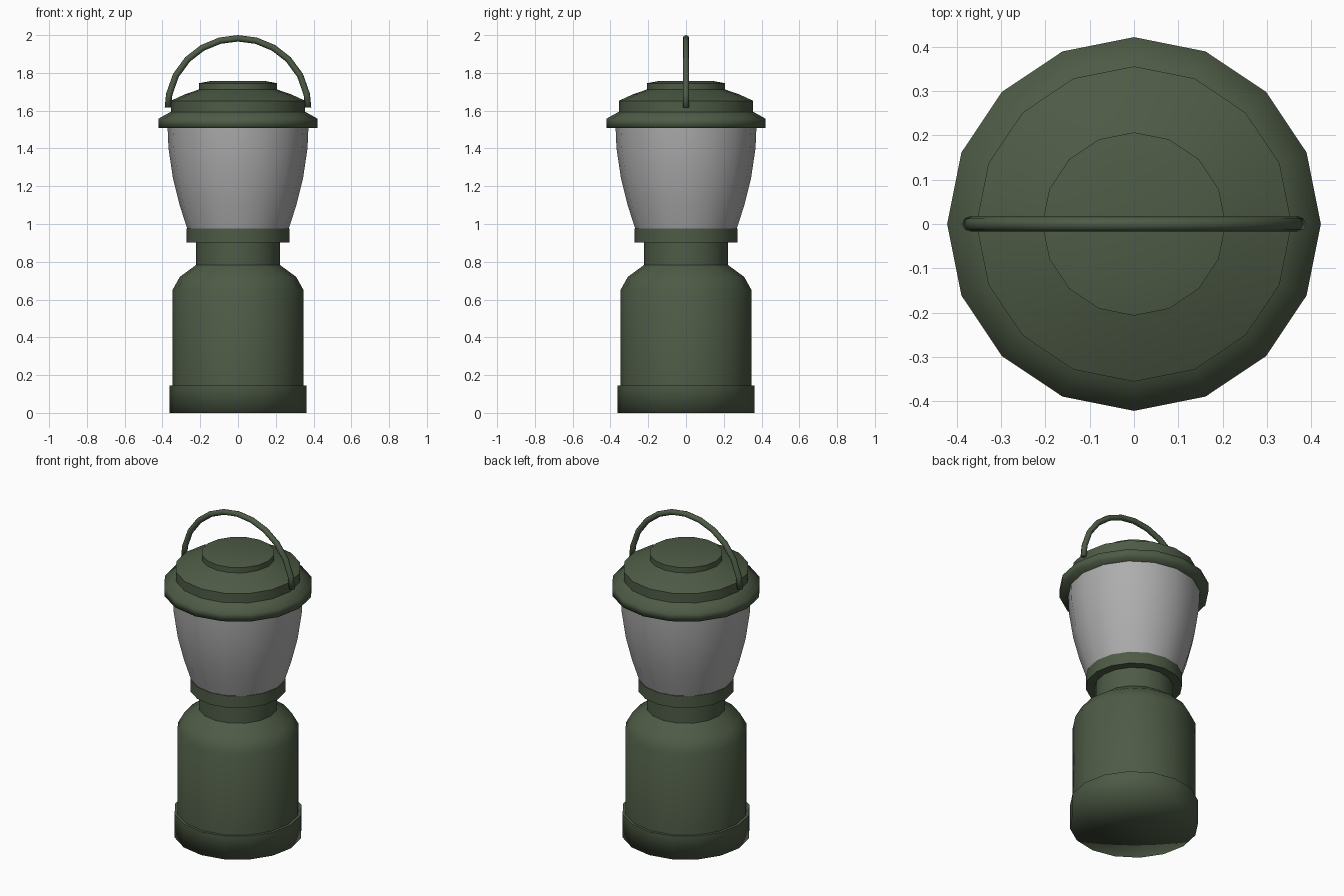
import bpy, bmesh, math

if "Cube" in bpy.data.objects:
    bpy.data.objects.remove(bpy.data.objects["Cube"])

SIDES = 16


def material(name, rgb):
    m = bpy.data.materials.new(name)
    m.diffuse_color = (*rgb, 1)
    m.use_nodes = True
    m.node_tree.nodes["Principled BSDF"].inputs["Base Color"].default_value = m.diffuse_color
    return m


green = material("dark olive green", (0.076, 0.105, 0.061))
grey = material("frosted grey", (0.42, 0.42, 0.42))


def finish(name, bm, mat):
    me = bpy.data.meshes.new(name)
    for f in bm.faces:
        f.smooth = True
    bm.to_mesh(me)
    bm.free()
    me.materials.append(mat)
    ob = bpy.data.objects.new(name, me)
    bpy.context.collection.objects.link(ob)


def lathe(name, strips, mat):
    """Turn (r, z) profiles, bottom to top; each strip is smooth, strips meet at sharp edges."""
    bm = bmesh.new()
    for strip in strips:
        rings = []
        for r, z in strip:
            if r == 0:
                rings.append([bm.verts.new((0, 0, z))] * SIDES)
            else:
                rings.append([bm.verts.new((r * math.cos(a), r * math.sin(a), z))
                              for a in (2 * math.pi * i / SIDES for i in range(SIDES))])
        for lo, hi in zip(rings, rings[1:]):
            for i in range(SIDES):
                j = (i + 1) % SIDES
                quad = (lo[i], lo[j], hi[j], hi[i])
                bm.faces.new(list(dict.fromkeys(quad)))
    finish(name, bm, mat)


# Foot ring
lathe("base", [[(0, 0), (0.363, 0), (0.363, 0.145)],
               [(0.363, 0.145), (0.33, 0.145)]], green)

# Battery body with rounded shoulder and neck
lathe("body", [[(0.347, 0.14), (0.347, 0.65), (0.308, 0.72), (0.222, 0.783)],
               [(0.222, 0.783), (0.222, 0.91)]], green)

# Collar under the globe
lathe("collar", [[(0.2, 0.902), (0.273, 0.902)],
                 [(0.273, 0.902), (0.273, 0.975)],
                 [(0.273, 0.975), (0.2, 0.975)]], green)

# Flared globe
lathe("globe", [[(0.267, 0.97), (0.309, 1.10), (0.344, 1.24),
                 (0.368, 1.40), (0.373, 1.515)]], grey)

# Stepped cap
lathe("cap", [[(0.3, 1.508), (0.422, 1.508), (0.422, 1.557), (0.356, 1.594)],
              [(0.356, 1.594), (0.356, 1.652)],
              [(0.356, 1.652), (0.28, 1.687), (0.207, 1.712)],
              [(0.207, 1.712), (0.207, 1.745)],
              [(0.207, 1.745), (0.14, 1.758), (0, 1.758)]], green)

# Carrying handle: round tube swept along an arch
bm = bmesh.new()
half = [0, 11, 27.6, 44, 59.6, 75]
angles = half + [90] + [180 - a for a in reversed(half)]
rings = []
for a in map(math.radians, angles):
    c, s = math.cos(a), math.sin(a)
    ring = []
    for k in range(8):
        t = 2 * math.pi * k / 8
        off = 0.017 * math.cos(t)
        ring.append(bm.verts.new(((0.371 + off) * c, 0.017 * math.sin(t),
                                  1.617 + (0.366 + off) * s)))
    rings.append(ring)
for p, q in zip(rings, rings[1:]):
    for k in range(8):
        m = (k + 1) % 8
        bm.faces.new((p[k], p[m], q[m], q[k]))
bm.faces.new(rings[0])
bm.faces.new(rings[-1])
bmesh.ops.recalc_face_normals(bm, faces=bm.faces[:])
finish("handle", bm, green)
